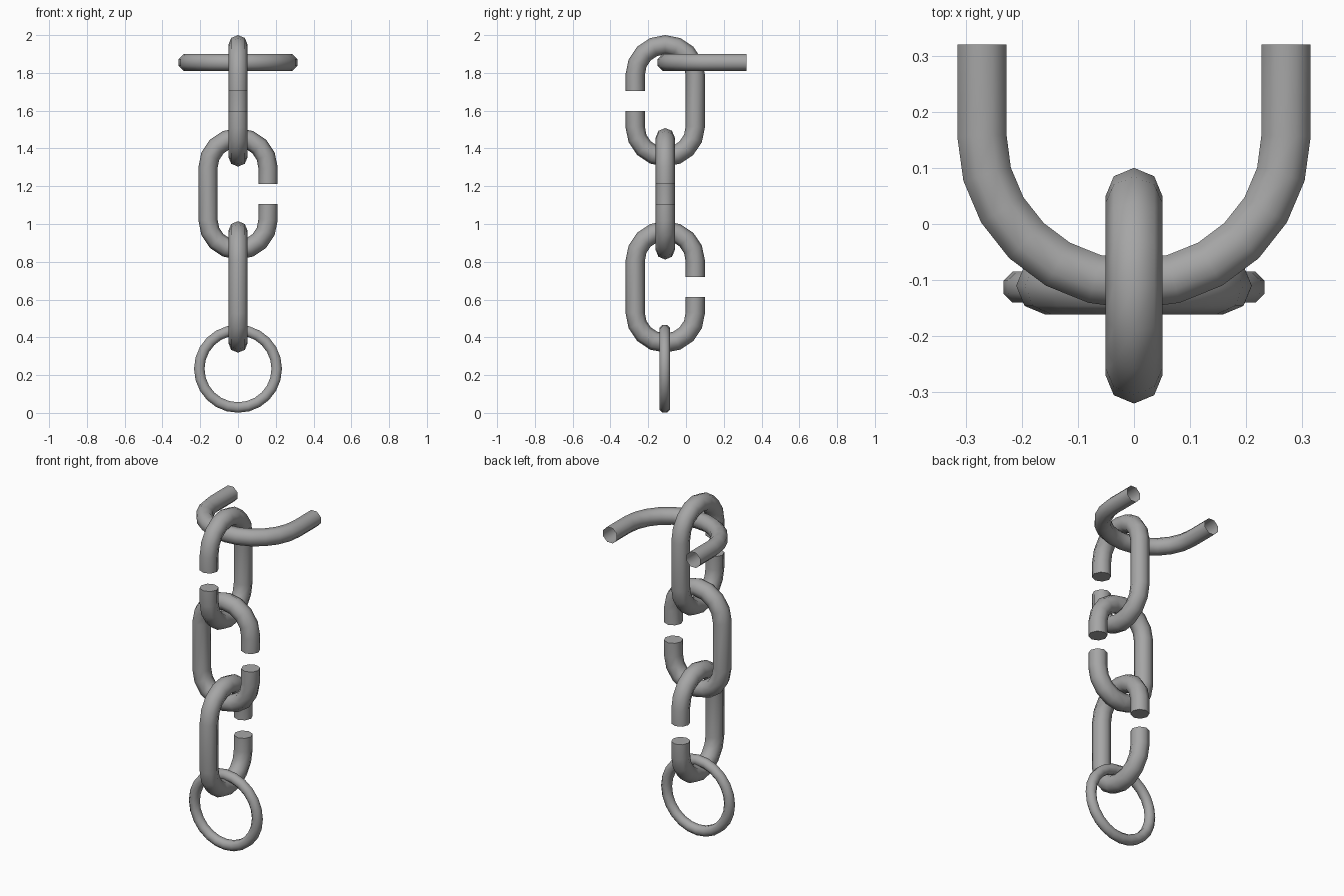
import bpy, bmesh
from math import sin, cos, pi, radians
from mathutils import Vector

if "Cube" in bpy.data.objects:
    bpy.data.objects.remove(bpy.data.objects["Cube"])

SIDES = 8

# Dark grey metal
metal = bpy.data.materials.new("dark_metal")
metal.diffuse_color = (0.38, 0.38, 0.38, 1)
metal.use_nodes = True
metal.node_tree.nodes["Principled BSDF"].inputs["Base Color"].default_value = metal.diffuse_color


def sweep(name, path, radius, loc, rot=(0, 0, 0), phase=0.0, closed=False, caps=False):
    """Sweep an octagon along a planar path of (x, z) points."""
    bm = bmesh.new()
    pts = [Vector((x, 0, z)) for x, z in path]
    n = len(pts)
    rings = []
    for i, p in enumerate(pts):
        if closed:
            a, b = pts[i - 1], pts[(i + 1) % n]
        else:
            a, b = pts[max(i - 1, 0)], pts[min(i + 1, n - 1)]
        t = (b - a).normalized()
        side = Vector((t.z, 0, -t.x))
        ring = []
        for k in range(SIDES):
            ang = phase + 2 * pi * k / SIDES
            ring.append(bm.verts.new(p + side * cos(ang) * radius
                                     + Vector((0, 1, 0)) * sin(ang) * radius))
        rings.append(ring)
    for i in range(n if closed else n - 1):
        r0, r1 = rings[i], rings[(i + 1) % n]
        for k in range(SIDES):
            j = (k + 1) % SIDES
            bm.faces.new((r0[k], r0[j], r1[j], r1[k]))
    if caps:
        bm.faces.new(rings[0])
        bm.faces.new(rings[-1])
    bmesh.ops.recalc_face_normals(bm, faces=bm.faces[:])
    me = bpy.data.meshes.new(name)
    bm.to_mesh(me)
    bm.free()
    me.materials.append(metal)
    ob = bpy.data.objects.new(name, me)
    bpy.context.collection.objects.link(ob)
    ob.location, ob.rotation_euler = loc, rot
    bpy.ops.object.select_all(action='DESELECT')
    ob.select_set(True)
    bpy.context.view_layer.objects.active = ob
    bpy.ops.object.shade_smooth_by_angle(angle=radians(50))
    return ob


def arc(cx, cz, rx, rz, a0, a1, steps):
    return [(cx + rx * cos(radians(a0 + (a1 - a0) * i / steps)),
             cz + rz * sin(radians(a0 + (a1 - a0) * i / steps)))
            for i in range(steps + 1)]


# Chain links: rounded slots with a gap in the local +x leg
R, TUBE, HALF, GAP = 0.159, 0.051, 0.297, 0.053
bend = HALF - R
link = ([(R, GAP)] + arc(0, bend, R, R, 0, 180, 8)
        + arc(0, -bend, R, R, 180, 360, 8) + [(R, -GAP)])
for name, z, turn in (("upper_link", 1.652, -90),
                      ("middle_link", 1.16, 0),
                      ("lower_link", 0.667, 90)):
    sweep(name, link, TUBE, (0, -0.11, z), (0, 0, radians(turn)), caps=True)

# Bottom ring
ring_path = arc(0, 0, 0.205, 0.205, 0, 360, 24)[:-1]
sweep("bottom_ring", ring_path, 0.03, (0, -0.1125, 0.2335), phase=pi / 8, closed=True)

# Open-ended U hook lying flat at the top, arms pointing back
hook = [(-0.271, -0.32)] + arc(0, -0.157, 0.271, 0.264, 180, 0, 12) + [(0.271, -0.32)]
sweep("top_hook", hook, 0.0475, (0, 0, 1.855), (radians(90), 0, 0), phase=pi / 8)
